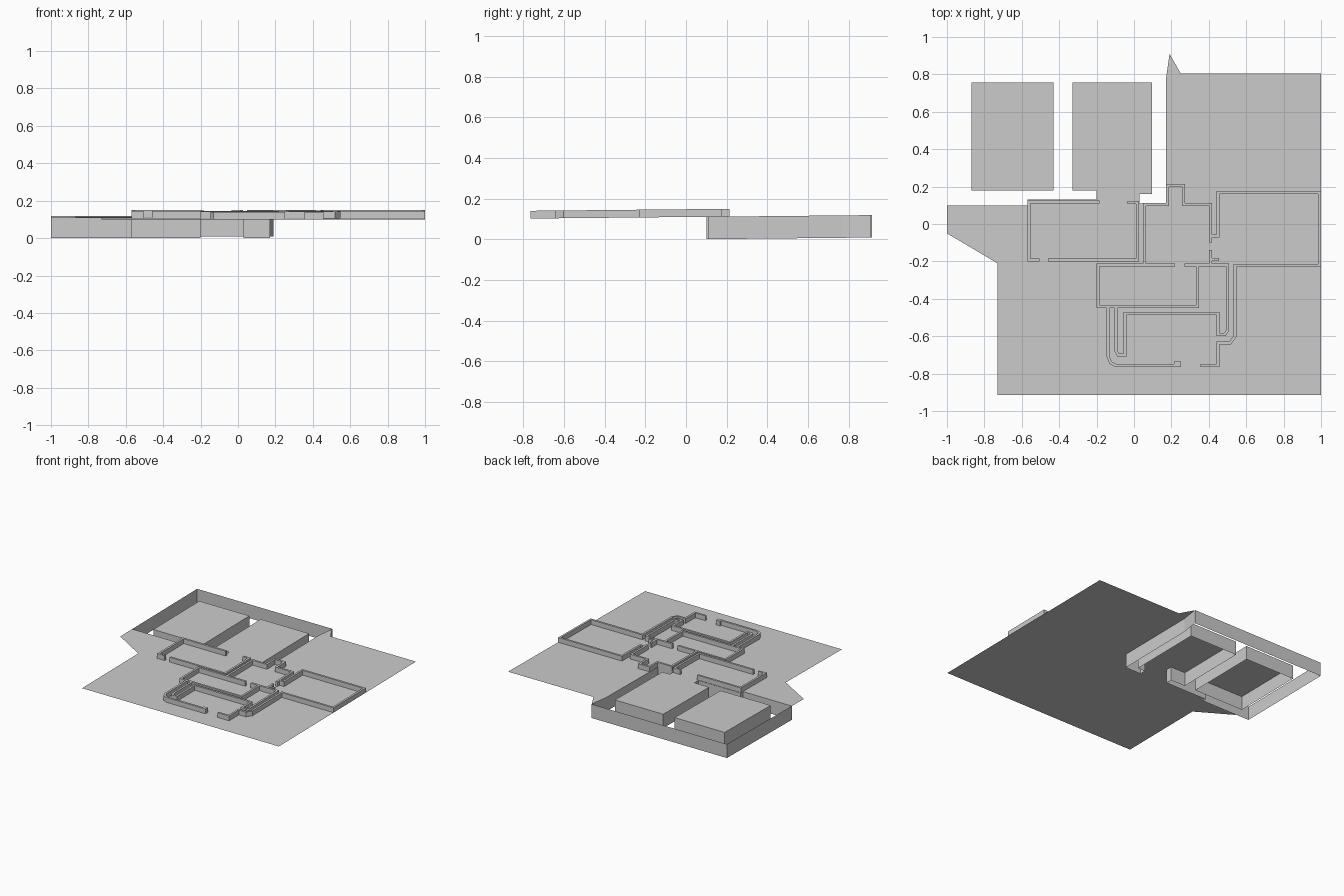
import bpy, bmesh
from mathutils import Vector

if "Cube" in bpy.data.objects:
    bpy.data.objects.remove(bpy.data.objects["Cube"])

DEPTH = 0.11      # height of the retaining faces
RISE = 0.038      # height of the room walls


def gz(x, y):
    # gently sloping ground height
    return 0.110 + 0.010 * y


def finish(name, bm):
    me = bpy.data.meshes.new(name)
    bm.to_mesh(me)
    bm.free()
    ob = bpy.data.objects.new(name, me)
    bpy.context.collection.objects.link(ob)
    return ob


def slab(name, pts):
    bm = bmesh.new()
    f = bm.faces.new([bm.verts.new((x, y, gz(x, y))) for x, y in pts])
    f.normal_update()
    if f.normal.z < 0:
        f.normal_flip()
    bmesh.ops.triangulate(bm, faces=[f])
    return finish(name, bm)


def curtain(name, pts):
    # single-sided vertical face hanging from ground level along a path
    bm = bmesh.new()
    top = [bm.verts.new((x, y, gz(x, y))) for x, y in pts]
    low = [bm.verts.new((x, y, gz(x, y) - DEPTH)) for x, y in pts]
    for i in range(len(pts) - 1):
        bm.faces.new((top[i], low[i], low[i + 1], top[i + 1]))
    return finish(name, bm)


def wall(name, pts, w=0.016):
    # mitred wall along a centre line, open underneath
    P = [Vector(p) for p in pts]
    n = len(P)
    dirs = [(P[i + 1] - P[i]).normalized() for i in range(n - 1)]
    nor = [Vector((-d.y, d.x)) for d in dirs]
    bm = bmesh.new()
    rings = []
    for i, p in enumerate(P):
        a, b = nor[max(i - 1, 0)], nor[min(i, n - 2)]
        m = (a + b).normalized()
        m *= (w / 2) / max(m.dot(a), 0.4)
        ring = []
        for q, h in ((p + m, 0), (p + m, RISE), (p - m, RISE), (p - m, 0)):
            ring.append(bm.verts.new((q.x, q.y, gz(q.x, q.y) + h)))
        rings.append(ring)
    for r, s in zip(rings, rings[1:]):
        for k in range(3):
            bm.faces.new((r[k], r[k + 1], s[k + 1], s[k]))
    bm.faces.new(rings[0][::-1])
    bm.faces.new(rings[-1])
    bmesh.ops.recalc_face_normals(bm, faces=bm.faces)
    return finish(name, bm)


# ground sheet with the pit cut out of its back left corner
pit_right = [(.19, .91), (.17, .77), (.17, .11), (.03, .11), (.03, .16)]
pit_front = [(-.20, .18), (-.20, .13), (-.57, .13), (-.57, .10), (-1, .10)]
slab("ground", [(-1, -.05), (-.73, -.21), (-.73, -.915), (1, -.915),
                (1, .805), (.25, .805)] + pit_right + pit_front)

# faces around the pit
curtain("pit_right_face", pit_right)
curtain("pit_outer_face", pit_front + [(-1, .915), (.19, .915)])

# raised platforms in the pit, open underneath
left = [(-.87, .18), (-.43, .18), (-.43, .757), (-.87, .757)]
right = [(.03, .16), (.095, .16), (.095, .757), (-.33, .757),
         (-.33, .18), (-.20, .18)]
slab("left_platform_top", left)
curtain("left_platform_sides", left + left[:1])
slab("right_platform_top", right)
curtain("right_platform_sides", right)

# left room
wall("left_room_back", [(-.185, .118), (-.562, .118), (-.562, -.192),
                        (-.505, -.192)])
wall("left_room_front", [(-.46, -.192), (.02, -.192), (.02, .115),
                         (-.035, .115)])

# middle room with a porch at the back
wall("middle_room_left", [(.055, -.215), (.055, .103), (.18, .103),
                          (.18, .205), (.265, .205), (.265, .103),
                          (.408, .103), (.408, -.10)])
wall("middle_room_right_end", [(.408, -.14), (.408, -.21)])

# right room
wall("right_room", [(.41, -.065), (.448, -.065), (.448, .168), (.992, .168),
                    (.992, -.222), (.54, -.222), (.54, -.60), (.515, -.635),
                    (.45, -.635), (.45, -.757), (.355, -.757)])
wall("right_room_stub", [(.41, -.19), (.455, -.19)])

# front middle room
wall("hall_left", [(.22, -.218), (-.192, -.218), (-.192, -.442),
                   (.34, -.442), (.34, -.218)])
wall("hall_back_right", [(.27, -.218), (.50, -.218), (.50, -.57),
                         (.485, -.592), (.45, -.592), (.45, -.478),
                         (-.048, -.478), (-.048, -.70), (-.085, -.70),
                         (-.095, -.68), (-.095, -.45)])

# curved passage and front wall
wall("front_passage", [(-.138, -.442), (-.138, -.71), (-.125, -.742),
                       (-.095, -.757), (.25, -.757)])
wall("front_door_post", [(.215, -.75), (.25, -.75)], 0.03)
